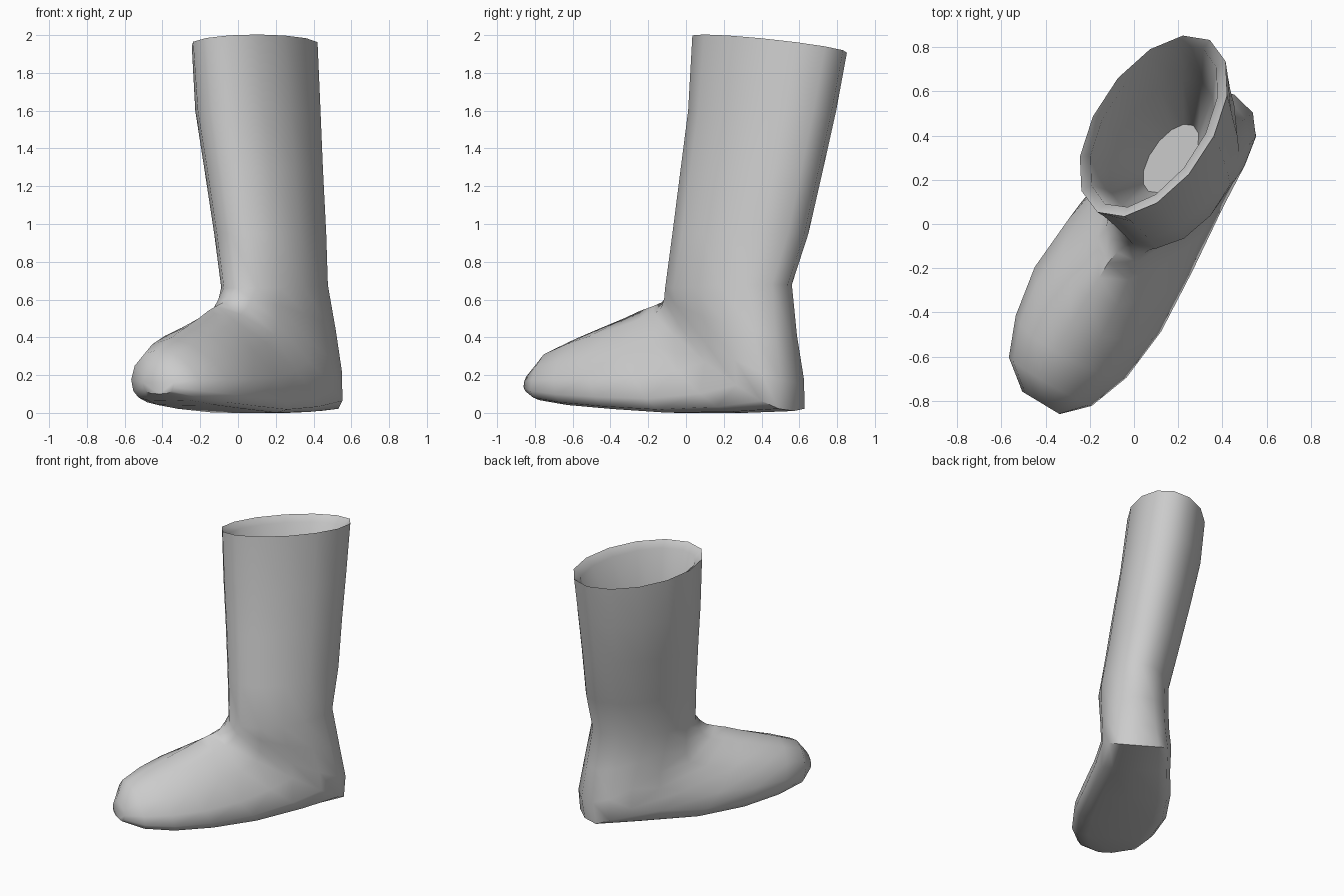
import bpy, bmesh, math
from mathutils import Vector

cube = bpy.data.objects.get("Cube")
if cube:
    bpy.data.objects.remove(cube, do_unlink=True)

# Boot axes: toe direction and sideways direction on the ground
FORWARD = Vector((-0.515, -0.857, 0))
SIDE = Vector((0.857, -0.515, 0))
UP = Vector((0, 0, 1))
SIDES = 14

leather = bpy.data.materials.new("grey_leather")
leather.use_nodes = True
grey = (0.6, 0.6, 0.6, 1)
leather.diffuse_color = grey
leather.node_tree.nodes["Principled BSDF"].inputs["Base Color"].default_value = grey

# Each ring: front (forward, side, height), back (forward, side, height),
# half width, sag of the widest point towards the sole, sideways tilt
lining = [
    ((-0.16, -0.02, 0.85), (-0.52, 0.00, 0.85), 0.09, 0),
    ((-0.04, -0.09, 1.35), (-0.71, -0.07, 1.35), 0.185, 0),
    ((-0.01, -0.16, 1.94), (-0.84, -0.14, 1.87), 0.22, 0, 0.15),
]
shaft = [
    ((0.04, -0.17, 1.985), (-0.89, -0.135, 1.92), 0.26, 0, 0.15),
    ((0.04, -0.135, 1.60), (-0.84, -0.10, 1.60), 0.27, 0),
    ((0.05, -0.075, 1.30), (-0.79, -0.055, 1.30), 0.26, 0),
    ((0.065, -0.01, 0.95), (-0.735, 0.005, 0.95), 0.245, 0),
    ((0.08, 0.04, 0.66), (-0.665, 0.06, 0.68), 0.235, 0),
]
foot = [
    ((0.11, 0.015, 0.615), (-0.70, 0.085, 0.40), 0.235, 0.1),
    ((0.15, 0.00, 0.585), (-0.735, 0.09, 0.16), 0.235, 0.2),
    ((0.21, -0.01, 0.565), (-0.715, 0.08, 0.01), 0.24, 0.3),
    ((0.29, -0.01, 0.54), (-0.40, 0.065, 0.00), 0.26, 0.42),
    ((0.39, -0.01, 0.50), (-0.02, 0.05, 0.00), 0.30, 0.5),
    ((0.53, -0.01, 0.45), (0.32, 0.05, 0.02), 0.32, 0.5),
    ((0.68, -0.01, 0.395), (0.60, 0.06, 0.04), 0.285, 0.47),
    ((0.82, 0.00, 0.335), (0.80, 0.06, 0.065), 0.215, 0.42),
    ((0.91, 0.05, 0.22), (0.91, 0.06, 0.10), 0.10, 0.2),
]


def place(point):
    return FORWARD * point[0] + SIDE * point[1] + UP * point[2]


def ring(bm, front, back, half_width, sag, tilt=0):
    f, b = place(front), place(back)
    verts = []
    for i in range(SIDES):
        a = math.tau * i / SIDES
        c, s = math.cos(a), math.sin(a)
        along = c - sag * (1 - c * c)
        # square off the sole as the sag grows, most on the inner side
        square = 1.15 if s < 0 else 0.7
        power = 1 - square * sag if c < 0 else 1
        across = math.copysign(abs(s) ** power, s) if abs(s) > 1e-6 else 0
        verts.append(bm.verts.new((f + b) / 2 + (f - b) / 2 * along
                                  + (SIDE + UP * tilt) * half_width * across))
    return verts


# Boot: one skin from the lining, over the rim, down the shaft to the toe
bm = bmesh.new()
rings = [ring(bm, *r) for r in lining + shaft + foot]
for r0, r1 in zip(rings, rings[1:]):
    for i in range(SIDES):
        j = (i + 1) % SIDES
        bm.faces.new((r0[i], r0[j], r1[j], r1[i]))
bm.faces.new(rings[0])
bm.faces.new(rings[-1])
bmesh.ops.recalc_face_normals(bm, faces=bm.faces)
mesh = bpy.data.meshes.new("boot")
bm.to_mesh(mesh)
bm.free()
mesh.materials.append(leather)
boot = bpy.data.objects.new("boot", mesh)
bpy.context.collection.objects.link(boot)

bpy.ops.object.select_all(action="DESELECT")
boot.select_set(True)
bpy.context.view_layer.objects.active = boot
bpy.ops.object.shade_smooth_by_angle(angle=math.radians(60))
